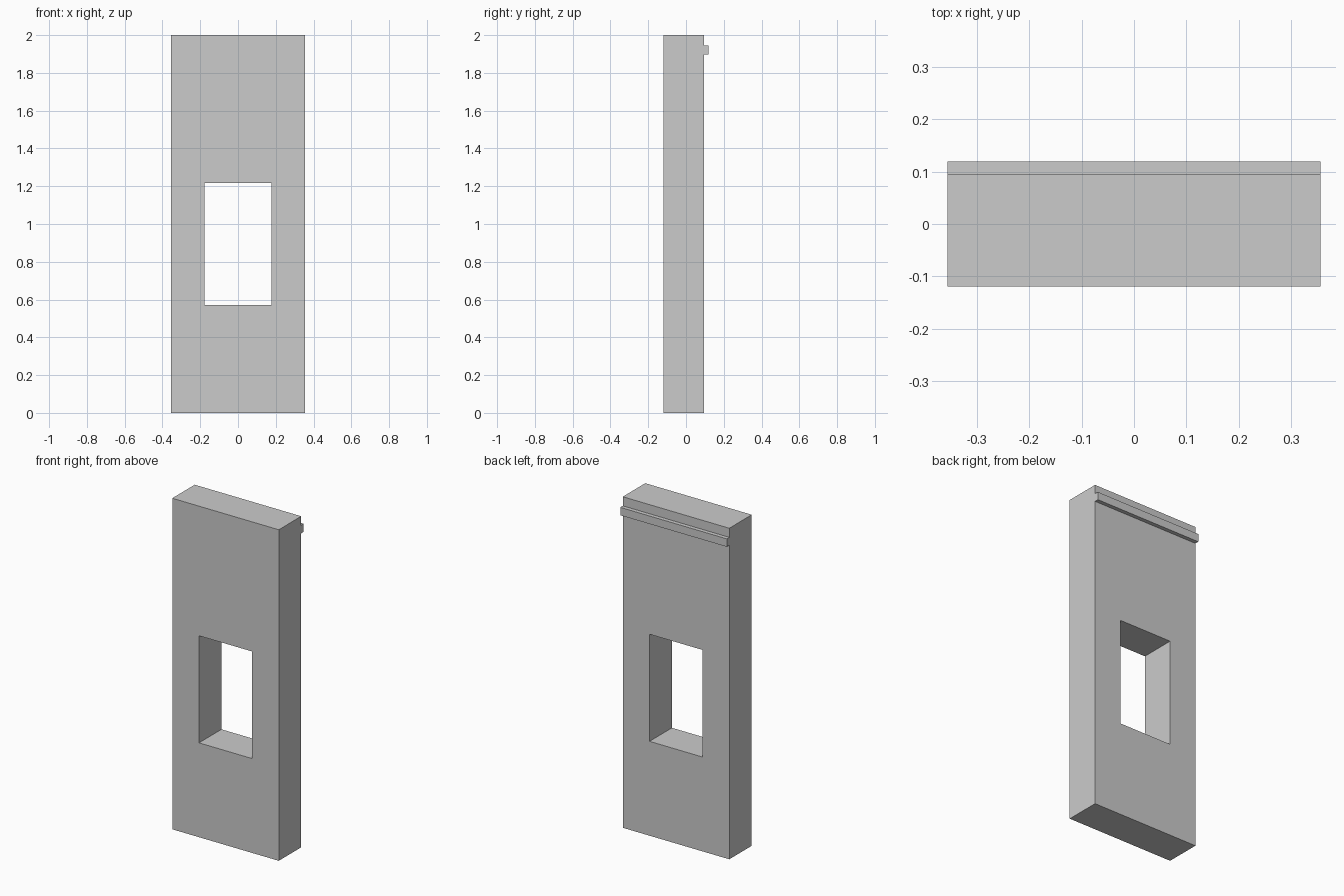
import bpy, bmesh

if "Cube" in bpy.data.objects:
    bpy.data.objects.remove(bpy.data.objects["Cube"])

W, H = 0.356, 2.0            # half width, height
Y0, Y1, Y2 = -0.119, 0.095, 0.119   # front, back, ledge back

mat = bpy.data.materials.new("plain grey")
mat.diffuse_color = (0.6, 0.6, 0.6, 1)
mat.use_nodes = True
mat.node_tree.nodes["Principled BSDF"].inputs["Base Color"].default_value = mat.diffuse_color


def add_object(name, bm):
    bmesh.ops.recalc_face_normals(bm, faces=bm.faces)
    mesh = bpy.data.meshes.new(name)
    bm.to_mesh(mesh)
    bm.free()
    mesh.materials.append(mat)
    obj = bpy.data.objects.new(name, mesh)
    bpy.context.collection.objects.link(obj)
    return obj


def rectangle(half_width, low, high):
    return [(-half_width, low), (half_width, low), (half_width, high), (-half_width, high)]


# Wall panel with a window opening: four quads around the hole, extruded back
bm = bmesh.new()
outer = [bm.verts.new((x, Y0, z)) for x, z in rectangle(W, 0, H)]
inner = [bm.verts.new((x, Y0, z)) for x, z in rectangle(0.177, 0.57, 1.217)]
for i in range(4):
    j = (i + 1) % 4
    bm.faces.new((outer[i], outer[j], inner[j], inner[i]))
front = bm.faces[:]
ext = bmesh.ops.extrude_face_region(bm, geom=front, use_keep_orig=True)
verts = [v for v in ext["geom"] if isinstance(v, bmesh.types.BMVert)]
bmesh.ops.translate(bm, vec=(0, Y1 - Y0, 0), verts=verts)
add_object("wall_panel", bm)

# Narrow ledge along the top of the back
bm = bmesh.new()
bmesh.ops.create_cube(bm, size=1)
bmesh.ops.scale(bm, vec=(2 * W, Y2 - Y1, 0.048), verts=bm.verts)
bmesh.ops.translate(bm, vec=(0, (Y1 + Y2) / 2, 1.921), verts=bm.verts)
add_object("back_ledge", bm)
